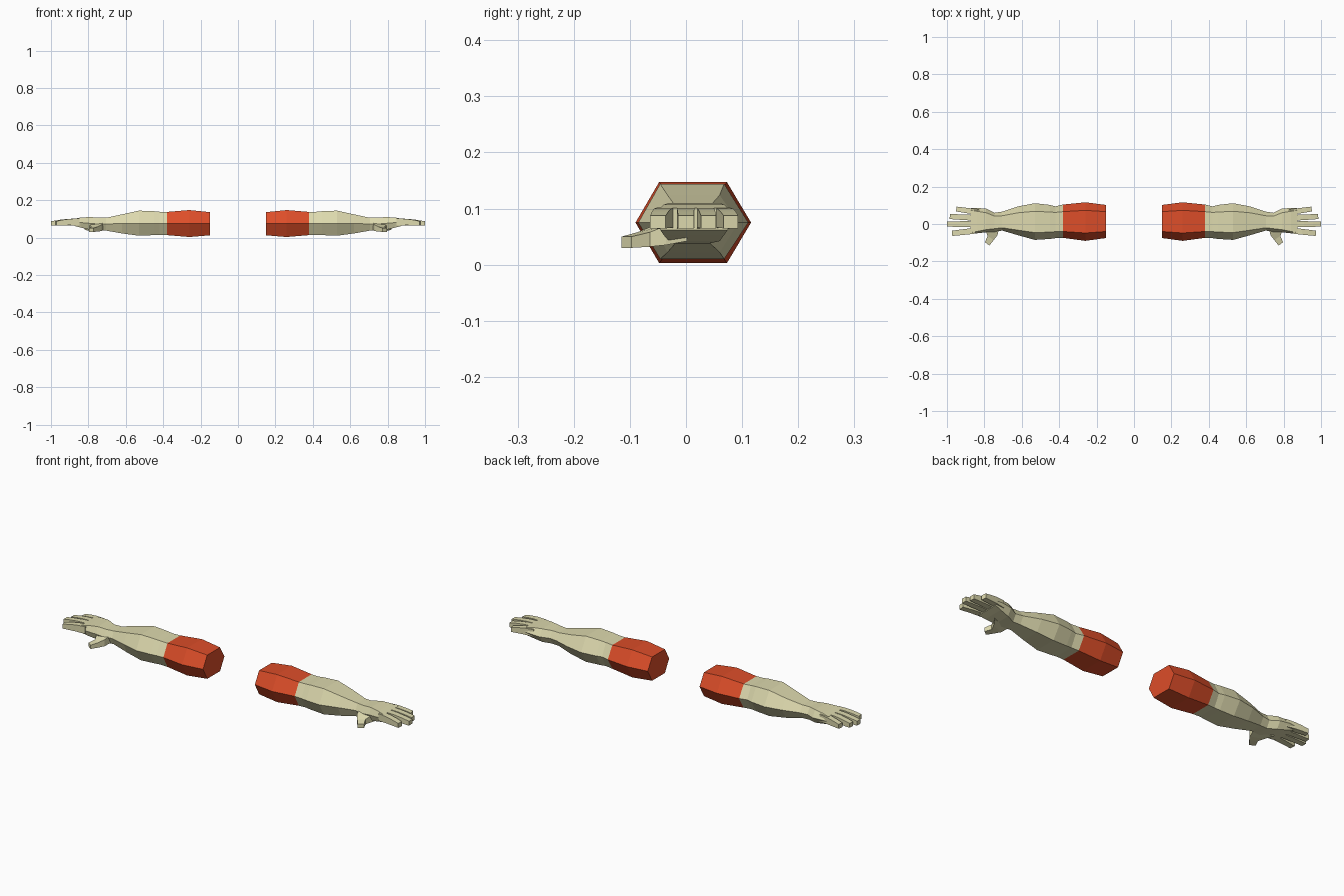
import bpy, bmesh
from mathutils import Vector

if "Cube" in bpy.data.objects:
    bpy.data.objects.remove(bpy.data.objects["Cube"])


def material(name, color):
    m = bpy.data.materials.new(name)
    m.diffuse_color = (*color, 1)
    m.use_nodes = True
    m.node_tree.nodes["Principled BSDF"].inputs["Base Color"].default_value = m.diffuse_color
    return m


SLEEVE = material("sleeve red", (0.72, 0.075, 0.022))
SKIN = material("pale skin", (0.72, 0.69, 0.42))


def loft(name, rings, mat, side, start=True, end=True):
    """Bridge equal-sized rings of points, mirrored in x by side."""
    bm = bmesh.new()
    loops = [[bm.verts.new((side * p[0], p[1], p[2])) for p in r] for r in rings]
    n = len(loops[0])
    for a, b in zip(loops, loops[1:]):
        for i in range(n):
            j = (i + 1) % n
            bm.faces.new((a[i], a[j], b[j], b[i]))
    if start:
        bm.faces.new(loops[0][::-1])
    if end:
        bm.faces.new(loops[-1])
    bmesh.ops.recalc_face_normals(bm, faces=bm.faces)
    if not (start and end):
        # open tubes: make sure the sides face away from the axis
        f = bm.faces[0]
        axis = sum((v.co for v in bm.verts), Vector()) / len(bm.verts)
        out = f.calc_center_median() - axis
        out.x = 0
        if f.normal.dot(out) < 0:
            bmesh.ops.reverse_faces(bm, faces=bm.faces)
    me = bpy.data.meshes.new(name)
    bm.to_mesh(me)
    bm.free()
    me.materials.append(mat)
    ob = bpy.data.objects.new(name, me)
    bpy.context.collection.objects.link(ob)


def hexagon(x, front, back, flat_front, flat_back, bottom, middle, top):
    return [(x, front, middle), (x, flat_front, bottom), (x, flat_back, bottom),
            (x, back, middle), (x, flat_back, top), (x, flat_front, top)]


def box_ring(center, across, height):
    """Rectangle with a horizontal direction across and a vertical height."""
    c, a, h = Vector(center), Vector(across), Vector((0, 0, height / 2))
    return [c - a - h, c + a - h, c + a + h, c - a + h]


# x, front, back, flat front, flat back, bottom, middle, top
sleeve = [
    (0.15, -0.075, 0.102, -0.04, 0.066, 0.012, 0.075, 0.136),
    (0.26, -0.090, 0.116, -0.048, 0.073, 0.003, 0.075, 0.147),
    (0.38, -0.074, 0.104, -0.04, 0.066, 0.013, 0.075, 0.137),
]
forearm = [
    sleeve[-1],
    (0.42, -0.076, 0.094, -0.041, 0.062, 0.015, 0.075, 0.138),
    (0.45, -0.080, 0.102, -0.043, 0.064, 0.013, 0.075, 0.141),
    (0.53, -0.085, 0.111, -0.046, 0.068, 0.010, 0.075, 0.144),
    (0.62, -0.060, 0.094, -0.033, 0.060, 0.022, 0.075, 0.124),
    (0.705, -0.035, 0.066, -0.020, 0.044, 0.037, 0.073, 0.106),
]
palm = [
    forearm[-1],
    (0.745, -0.043, 0.060, -0.025, 0.042, 0.038, 0.072, 0.106),
    (0.79, -0.044, 0.082, -0.030, 0.060, 0.042, 0.076, 0.110),
    (0.84, -0.050, 0.086, -0.040, 0.068, 0.053, 0.080, 0.107),
    (0.875, -0.052, 0.084, -0.046, 0.074, 0.062, 0.080, 0.101),
]
# name, knuckle (x, y), tip (x, y), half width
fingers = [
    ("index_finger", (0.85, -0.036), (0.973, -0.050), 0.0155),
    ("middle_finger", (0.85, -0.001), (0.999, 0.000), 0.0155),
    ("ring_finger", (0.85, 0.033), (0.985, 0.040), 0.0150),
    ("little_finger", (0.83, 0.063), (0.950, 0.080), 0.0145),
]
# knuckle-to-tip fraction, height of centre, thickness, width factor
joints = [(0, 0.083, 0.038, 1), (0.4, 0.083, 0.034, 1), (0.72, 0.080, 0.029, 0.95), (1, 0.076, 0.023, 0.9)]

for side, label in ((1, "right"), (-1, "left")):
    loft(label + "_sleeve", [hexagon(*r) for r in sleeve], SLEEVE, side, end=False)
    loft(label + "_forearm", [hexagon(*r) for r in forearm], SKIN, side, start=False, end=False)
    loft(label + "_palm", [hexagon(*r) for r in palm], SKIN, side, start=False)

    # four jointed fingers
    for name, a, b, w in fingers:
        a, b = Vector(a), Vector(b)
        d = (b - a).normalized()
        rings = []
        for t, z, h, k in joints:
            p = a.lerp(b, t)
            rings.append(box_ring((p.x, p.y, z), (d.y * w * k, -d.x * w * k, 0), h))
        loft(f"{label}_{name}", rings, SKIN, side)

    # thumb sloping forward and down
    loft(label + "_thumb", [
        box_ring((0.770, -0.010, 0.062), (0.050, 0.012, 0), 0.040),
        box_ring((0.762, -0.048, 0.052), (0.032, 0.012, 0), 0.034),
        box_ring((0.766, -0.075, 0.045), (0.016, 0.011, 0), 0.026),
        box_ring((0.785, -0.106, 0.040), (0.012, 0.009, 0), 0.020),
    ], SKIN, side)
